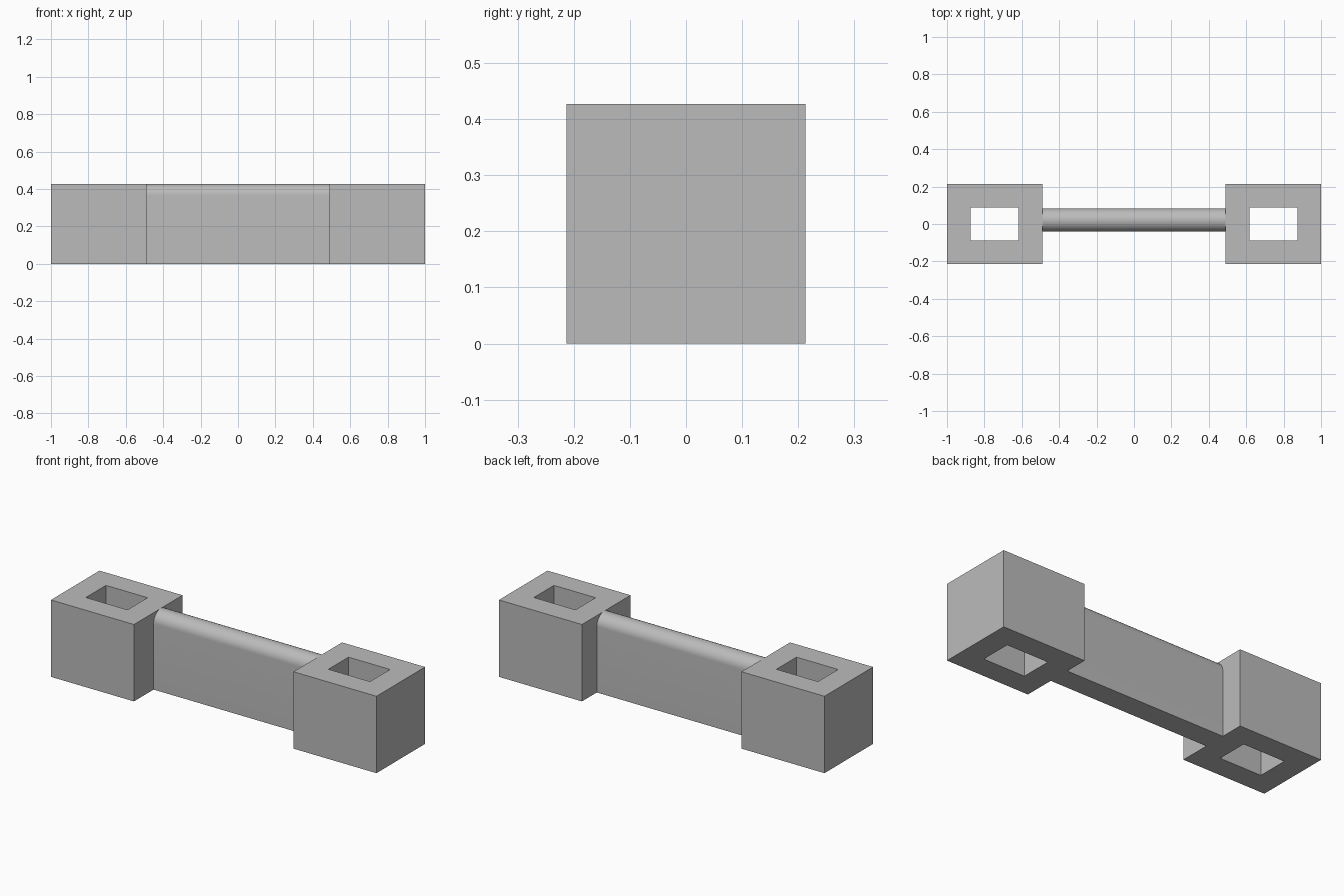
import bpy
import bmesh
from math import cos, sin, pi

cube = bpy.data.objects.get("Cube")
if cube:
    bpy.data.objects.remove(cube, do_unlink=True)

HEIGHT = 0.427
INNER_X, OUTER_X = 0.49, 1.0
HALF_DEPTH = 0.213

grey = bpy.data.materials.new("plain grey")
grey.use_nodes = True
colour = (0.5, 0.5, 0.5, 1)
grey.diffuse_color = colour
grey.node_tree.nodes["Principled BSDF"].inputs["Base Color"].default_value = colour


def finish(name, bm):
    bmesh.ops.recalc_face_normals(bm, faces=bm.faces)
    mesh = bpy.data.meshes.new(name)
    bm.to_mesh(mesh)
    bm.free()
    mesh.materials.append(grey)
    obj = bpy.data.objects.new(name, mesh)
    bpy.context.collection.objects.link(obj)
    return obj


def extrude(bm, faces, offset):
    result = bmesh.ops.extrude_face_region(bm, geom=faces)
    moved = [g for g in result["geom"] if isinstance(g, bmesh.types.BMVert)]
    bmesh.ops.translate(bm, verts=moved, vec=offset)


def rectangle(bm, cx, half_x, half_y):
    corners = [(-1, -1), (1, -1), (1, 1), (-1, 1)]
    return [bm.verts.new((cx + sx * half_x, sy * half_y, 0)) for sx, sy in corners]


# End blocks, each with a rectangular shaft right through
def end_block(name, side):
    bm = bmesh.new()
    cx = side * (INNER_X + OUTER_X) / 2
    outer = rectangle(bm, cx, (OUTER_X - INNER_X) / 2, HALF_DEPTH)
    inner = rectangle(bm, cx, 0.128, 0.088)
    faces = []
    for i in range(4):
        j = (i + 1) % 4
        faces.append(bm.faces.new((outer[i], outer[j], inner[j], inner[i])))
    extrude(bm, faces, (0, 0, HEIGHT))
    return finish(name, bm)


end_block("left_tower", 1)
end_block("right_tower", -1)

# Connecting wall with a rounded top, set slightly towards the back
bm = bmesh.new()
radius, wall_y, steps = 0.062, 0.021, 24
profile = [(wall_y - radius, 0), (wall_y + radius, 0)]
for i in range(steps + 1):
    a = pi * i / steps
    profile.append((wall_y + radius * cos(a), HEIGHT - radius + radius * sin(a)))
end = bm.faces.new([bm.verts.new((-INNER_X, y, z)) for y, z in profile])
extrude(bm, [end], (2 * INNER_X, 0, 0))
wall = finish("connecting_wall", bm)

bpy.ops.object.select_all(action="DESELECT")
wall.select_set(True)
bpy.context.view_layer.objects.active = wall
bpy.ops.object.shade_smooth_by_angle(angle=pi / 6)
